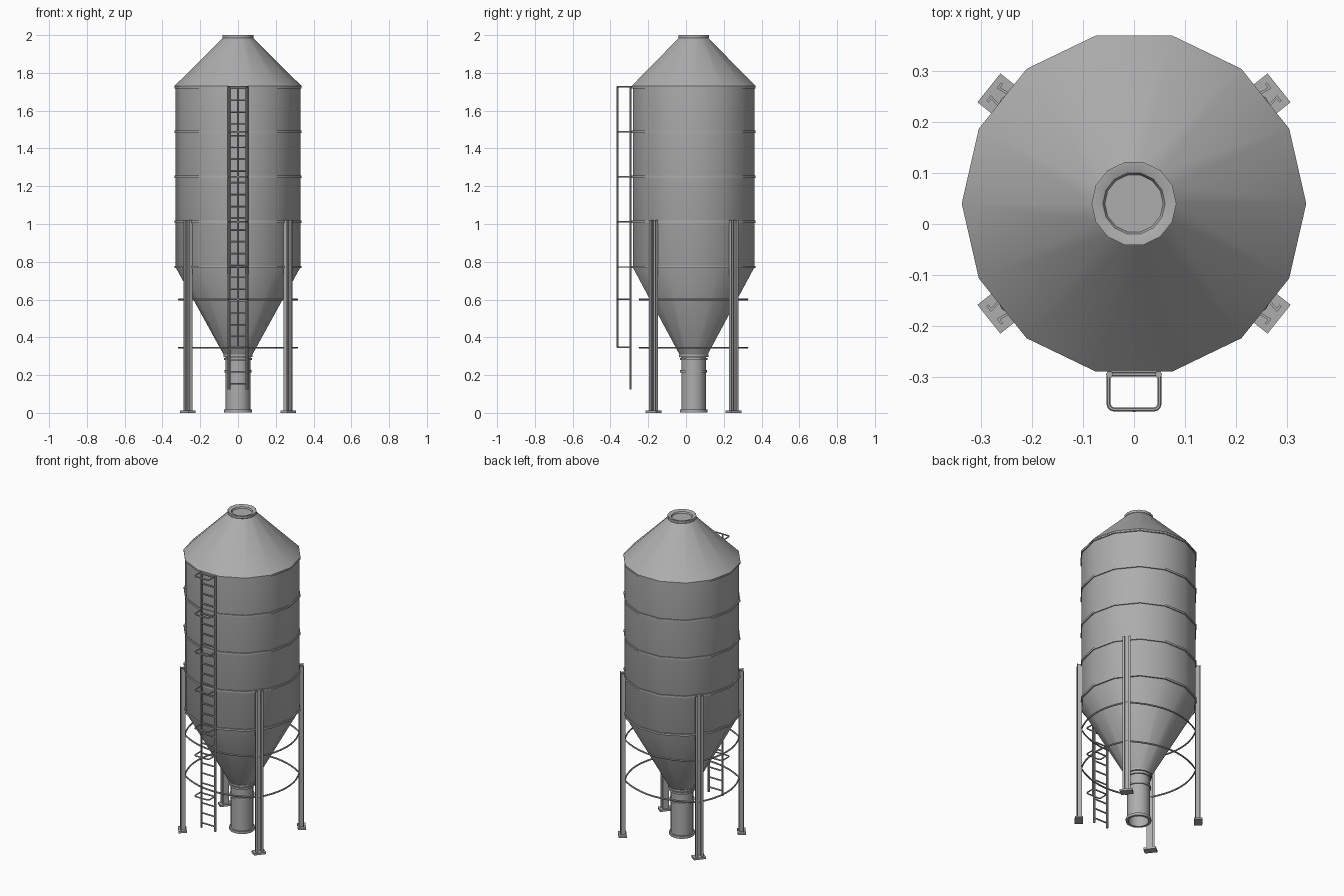
import bpy, bmesh, math
from mathutils import Vector

if "Cube" in bpy.data.objects:
    bpy.data.objects.remove(bpy.data.objects["Cube"])

CY = 0.04      # silo axis offset in y
SIDES = 14
steel = bpy.data.materials.new("dark_steel")
steel.diffuse_color = (0.42, 0.42, 0.42, 1)
steel.use_nodes = True
steel.node_tree.nodes["Principled BSDF"].inputs["Base Color"].default_value = steel.diffuse_color


def finish(name, bm, smooth=True):
    bmesh.ops.remove_doubles(bm, verts=bm.verts, dist=1e-5)
    bmesh.ops.recalc_face_normals(bm, faces=bm.faces)
    me = bpy.data.meshes.new(name)
    bm.to_mesh(me)
    bm.free()
    me.materials.append(steel)
    ob = bpy.data.objects.new(name, me)
    bpy.context.collection.objects.link(ob)
    if smooth:
        bpy.ops.object.select_all(action='DESELECT')
        ob.select_set(True)
        bpy.context.view_layer.objects.active = ob
        bpy.ops.object.shade_smooth_by_angle(angle=math.radians(32))
    return ob


def lathe(name, profile, sides=SIDES, closed=False):
    """Revolve (radius, z) points around the silo axis."""
    bm = bmesh.new()
    rings = [[bm.verts.new((r * math.cos(2 * math.pi * i / sides),
                            CY + r * math.sin(2 * math.pi * i / sides), z))
              for i in range(sides)] for r, z in profile]
    pairs = list(zip(rings, rings[1:]))
    if closed:
        pairs.append((rings[-1], rings[0]))
    for a, b in pairs:
        for i in range(sides):
            j = (i + 1) % sides
            bm.faces.new((a[i], a[j], b[j], b[i]))
    if not closed:
        bm.faces.new(rings[0])
        bm.faces.new(rings[-1])
    return finish(name, bm)


def tube(name, paths, radius, cyclic=False, res=1):
    """Round bars along one or more point paths, as a mesh."""
    cu = bpy.data.curves.new(name, 'CURVE')
    cu.dimensions = '3D'
    cu.bevel_depth = radius
    cu.bevel_resolution = res
    cu.use_fill_caps = True
    cu.materials.append(steel)
    for pts in paths:
        s = cu.splines.new('POLY')
        s.points.add(len(pts) - 1)
        for p, co in zip(s.points, pts):
            p.co = (*co, 1)
        s.use_cyclic_u = cyclic
    ob = bpy.data.objects.new(name, cu)
    bpy.context.collection.objects.link(ob)
    bpy.ops.object.select_all(action='DESELECT')
    ob.select_set(True)
    bpy.context.view_layer.objects.active = ob
    bpy.ops.object.convert(target='MESH')
    bpy.ops.object.shade_smooth_by_angle(angle=math.radians(50))
    return ob


def prism(name, outline, z0, z1, angle):
    """Extrude a (radial, tangential) outline, turned around the silo axis."""
    bm = bmesh.new()
    c, s = math.cos(angle), math.sin(angle)
    f = bm.faces.new([bm.verts.new((r * c - t * s, CY + r * s + t * c, z0))
                      for r, t in outline])
    ext = bmesh.ops.extrude_face_region(bm, geom=[f])
    bmesh.ops.translate(bm, vec=(0, 0, z1 - z0),
                        verts=[v for v in ext['geom'] if isinstance(v, bmesh.types.BMVert)])
    return finish(name, bm, smooth=False)


# Tank: hopper cone, wall and roof reaching the rim
lathe("tank_shell", [(0.066, 0.29), (0.33, 0.77), (0.33, 1.722), (0.337, 1.722),
                     (0.337, 1.73), (0.08, 1.985)])

# Raised seams around the wall
for k, z in enumerate((0.772, 1.012, 1.25, 1.488, 1.724)):
    lathe(f"wall_band_{k}", [(0.325, z - 0.006), (0.336, z - 0.006),
                             (0.336, z + 0.006), (0.325, z + 0.006)], closed=True)

# Filler opening with dished lid
lathe("top_collar", [(0.07, 1.97), (0.083, 1.985), (0.083, 2.0), (0.079, 2.0),
                     (0.061, 1.994), (0.053, 1.976), (0.037, 1.972)])

# Outlet pipe, open at the bottom, with flanges
lathe("outlet_pipe", [(0.065, 0.30), (0.065, 0.018), (0.073, 0.018), (0.073, 0.002),
                      (0.058, 0.002), (0.058, 0.29)], sides=20)
for k, (z, r, h) in enumerate(((0.22, 0.071, 0.006), (0.285, 0.073, 0.006),
                               (0.303, 0.078, 0.006))):
    lathe(f"outlet_flange_{k}", [(0.06, z - h), (r, z - h), (r, z + h), (0.06, z + h)],
          sides=20, closed=True)

# Legs: channel posts opening outward, on base plates, centred on wall faces
half = [(0.323, 0.018), (0.346, 0.014), (0.346, 0.023), (0.351, 0.023),
        (0.351, 0.009), (0.328, 0.012)]
channel = half + [(r, -t) for r, t in reversed(half)]
step = 2 * math.pi / SIDES
base = 1.5 * step
corners = []
for k, a in enumerate((base, math.pi - base, math.pi + base, -base)):
    prism(f"leg_{k}", channel, 0.0, 1.02, a)
    prism(f"leg_foot_{k}", [(0.316, -0.036), (0.363, -0.036), (0.363, 0.036),
                            (0.316, 0.036)], 0.0, 0.012, a)
    corners.append(Vector((0.326 * math.cos(a), CY + 0.326 * math.sin(a), 0)))

# Brace hoops: bowed bars from leg to leg
bow = []
for k in range(4):
    p, q = corners[k], corners[(k + 1) % 4]
    mid = (p + q) / 2 - Vector((0, CY, 0))
    out = mid.normalized() * (0.082 if k % 2 == 0 else 0.058)
    for i in range(10):
        t = i / 10
        bow.append(p.lerp(q, t) + out * (4 * t * (1 - t)))
for k, z in enumerate((0.345, 0.6)):
    tube(f"brace_hoop_{k}", [[(v.x, v.y, z) for v in bow]], 0.005, cyclic=True)

# Ladder rails and rungs
LY = -0.294
tube("ladder_rails", [[(x, LY, 0.125), (x, LY, 1.73)] for x in (-0.048, 0.048)], 0.007)
tube("ladder_rungs", [[(-0.048, LY, 0.155 + 0.0625 * i), (0.048, LY, 0.155 + 0.0625 * i)]
                      for i in range(26)], 0.0045)

# Ladder guard: rounded hoops and a vertical bar
FY = -0.363
u = [(0.05, LY)]
u += [(0.038 + 0.012 * math.cos(a), FY + 0.012 - 0.012 * math.sin(a))
      for a in (0, math.pi / 6, math.pi / 3, math.pi / 2)]
u += [(-x, y) for x, y in reversed(u)]
levels = (0.347, 0.602, 0.772, 1.012, 1.25, 1.488, 1.727)
tube("guard_hoops", [[(x, y, z) for x, y in u] for z in levels], 0.004)
tube("guard_bar", [[(0, FY, 0.347), (0, FY, 1.727)]], 0.005)
